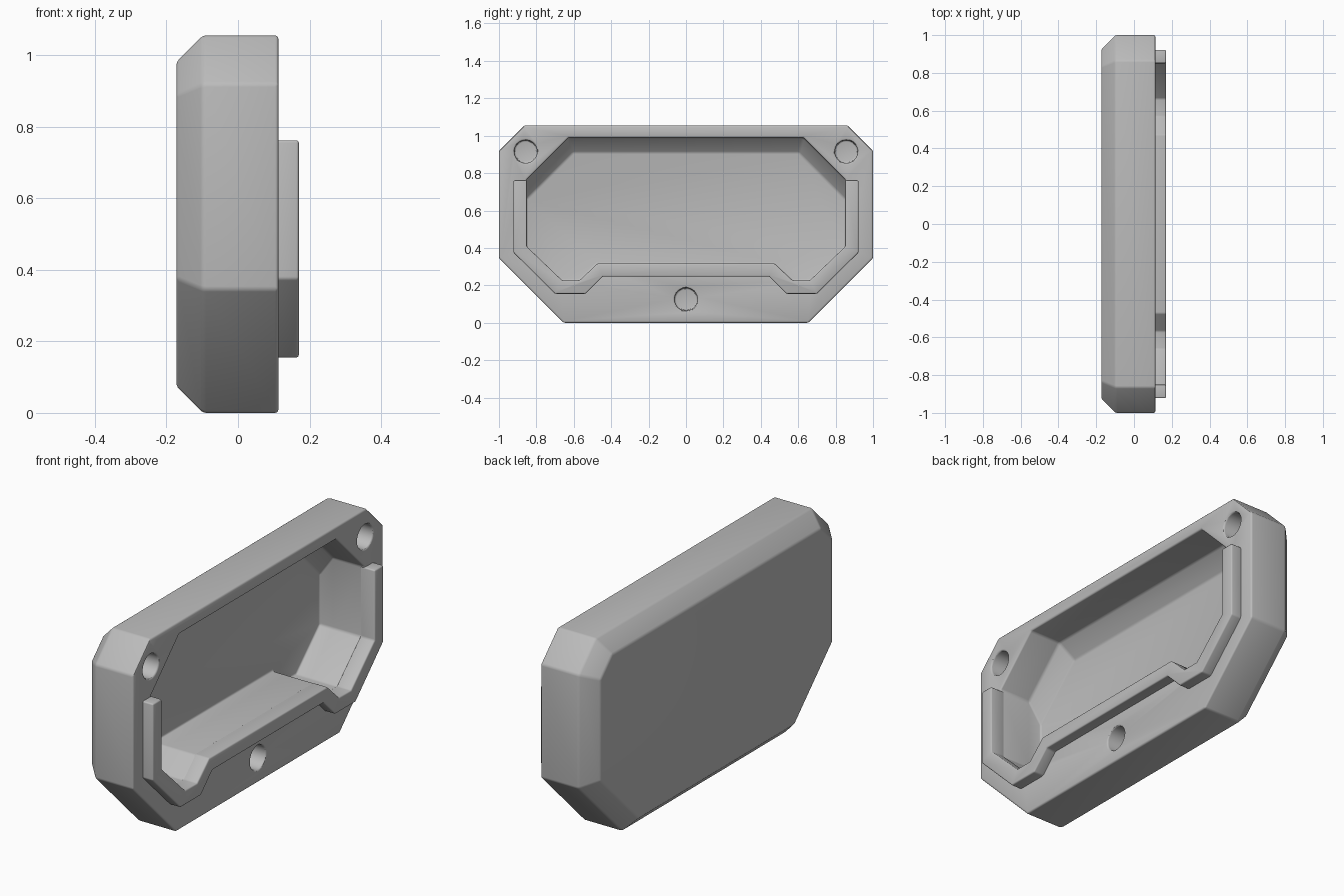
import bpy, bmesh, math
from mathutils import Vector

cube = bpy.data.objects.get("Cube")
if cube:
    bpy.data.objects.remove(cube, do_unlink=True)

grey = bpy.data.materials.new("light grey plastic")
grey.use_nodes = True
colour = (0.5, 0.5, 0.5, 1)
grey.diffuse_color = colour
grey.node_tree.nodes["Principled BSDF"].inputs["Base Color"].default_value = colour


def mirrored(half):
    """Complete a (y, z) outline from its +y half, listed bottom to top."""
    return half + [(-y, z) for y, z in reversed(half)]


def inset(outline, d):
    """Move every side of a counter-clockwise outline inward by d."""
    pts = [Vector(p) for p in outline]
    result = []
    for i, p in enumerate(pts):
        a = (p - pts[i - 1]).normalized()
        b = (pts[(i + 1) % len(pts)] - p).normalized()
        na, nb = Vector((-a.y, a.x)), Vector((-b.y, b.x))
        result.append(p + (na + nb) * d / (1 + na.dot(nb)))
    return result


def loft(name, rings):
    """Join (x, outline) rings into a closed solid along x."""
    bm = bmesh.new()
    loops = [[bm.verts.new((x, y, z)) for y, z in outline] for x, outline in rings]
    bm.faces.new(loops[0])
    bm.faces.new(loops[-1])
    for lo, hi in zip(loops, loops[1:]):
        n = len(lo)
        for i in range(n):
            j = (i + 1) % n
            bm.faces.new((lo[i], lo[j], hi[j], hi[i]))
    bmesh.ops.recalc_face_normals(bm, faces=bm.faces)
    mesh = bpy.data.meshes.new(name)
    bm.to_mesh(mesh)
    bm.free()
    mesh.materials.append(grey)
    obj = bpy.data.objects.new(name, mesh)
    bpy.context.collection.objects.link(obj)
    return obj


def activate(obj):
    bpy.ops.object.select_all(action='DESELECT')
    obj.select_set(True)
    bpy.context.view_layer.objects.active = obj


def cut(obj, cutter):
    activate(obj)
    mod = obj.modifiers.new("cut", 'BOOLEAN')
    mod.operation, mod.solver, mod.object = 'DIFFERENCE', 'EXACT', cutter
    bpy.ops.object.modifier_apply(modifier=mod.name)
    bpy.data.objects.remove(cutter, do_unlink=True)


def soften(obj, width):
    activate(obj)
    mod = obj.modifiers.new("soft edges", 'BEVEL')
    mod.width, mod.segments = width, 3
    mod.limit_method, mod.angle_limit = 'ANGLE', math.radians(25)
    bpy.ops.object.modifier_apply(modifier=mod.name)
    bpy.ops.object.shade_smooth_by_angle(angle=math.radians(30))


BACK, FACE, LIP = -0.172, 0.113, 0.17

# Tray body with a chamfered back
outer = mirrored([(0.655, 0), (1, 0.345), (1, 0.92), (0.865, 1.055)])
body = loft("tray_body", [(BACK, inset(outer, 0.074)), (BACK + 0.074, outer), (FACE, outer)])

# Recess, chamfered only along its top and upper corners
lower = [(0.475, 0.315), (0.57, 0.225), (0.665, 0.225), (0.853, 0.405)]
mouth = mirrored(lower + [(0.853, 0.765), (0.628, 0.99)])
floor = mirrored(lower + [(0.853, 0.66), (0.603, 0.91)])
cut(body, loft("recess_cutter", [(-0.14, floor), (-0.065, mouth), (0.3, mouth)]))

# Round blind holes
for y, z in [(-0.857, 0.915), (0.857, 0.915), (0, 0.125)]:
    angles = [math.tau * i / 40 for i in range(40)]
    circle = [(y + 0.061 * math.cos(a), z + 0.061 * math.sin(a)) for a in angles]
    cut(body, loft("hole_cutter", [(FACE - 0.1, circle), (0.3, circle)]))
soften(body, 0.009)

# Raised lip around the lower part of the recess
top = 0.762
inner_half = [(y - 0.002, z + 0.002) for y, z in lower] + [(0.851, top)]
outer_half = [(0.445, 0.247), (0.537, 0.155), (0.7, 0.155), (0.922, 0.375), (0.922, top)]


def across(half):
    """Run a path from the -y end, under the recess, to the +y end."""
    return [(-y, z) for y, z in reversed(half)] + half


lip_outline = across(outer_half) + across(inner_half)[::-1]
lip = loft("raised_lip", [(FACE - 0.025, lip_outline), (LIP, lip_outline)])
soften(lip, 0.007)
